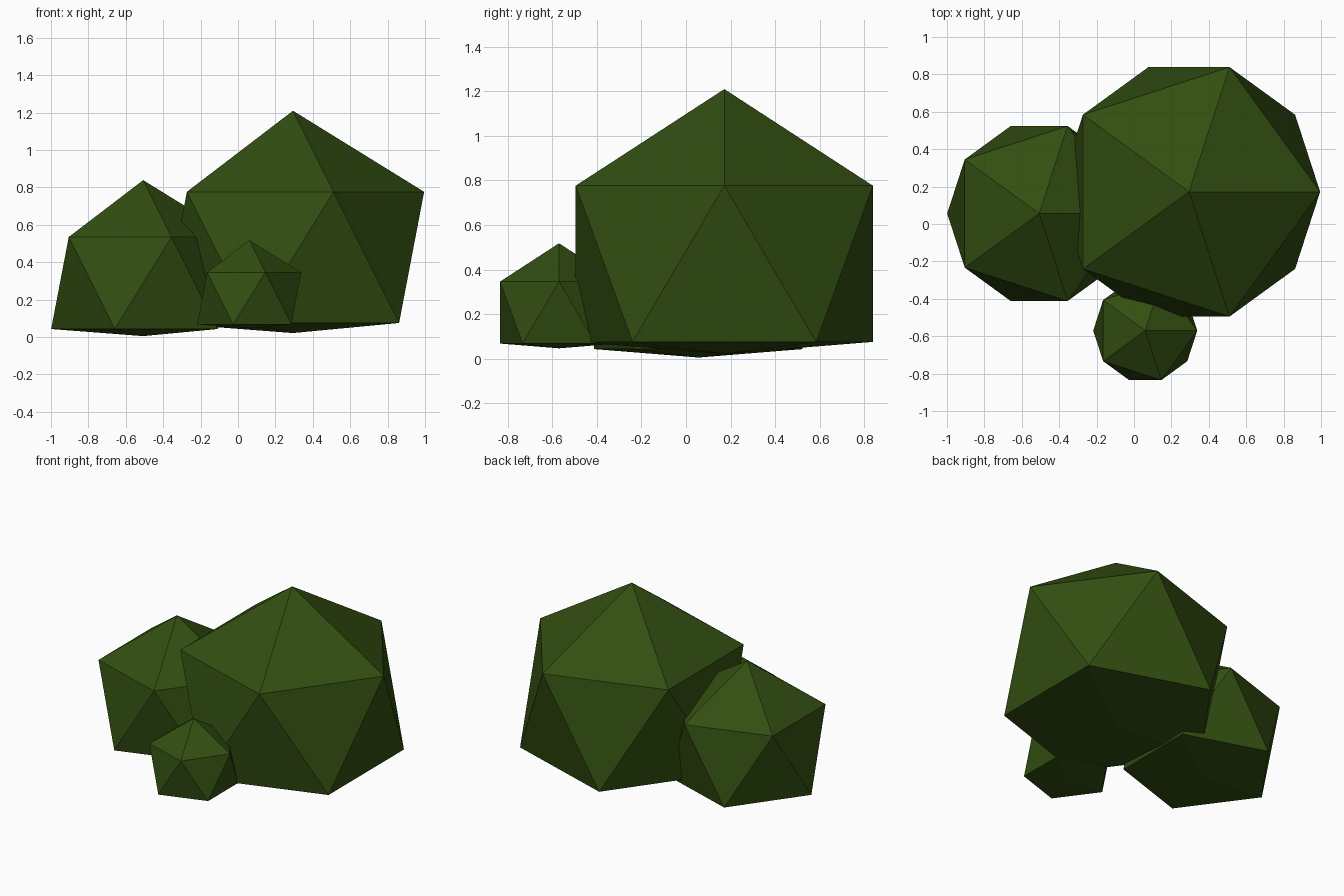
import bpy
from mathutils import Vector

cube = bpy.data.objects.get("Cube")
if cube:
    bpy.data.objects.remove(cube, do_unlink=True)

# Leaf colour shared by every clump
leaf = bpy.data.materials.new("dark_leaf_green")
leaf.use_nodes = True
colour = (0.032, 0.077, 0.0055, 1)
leaf.diffuse_color = colour
bsdf = leaf.node_tree.nodes["Principled BSDF"]
bsdf.inputs["Base Color"].default_value = colour
bsdf.inputs["Roughness"].default_value = 0.9


def clump(name, centre, radius):
    """Flat-shaded icosahedron with its bottom point pushed up to sit low."""
    bpy.ops.mesh.primitive_ico_sphere_add(subdivisions=1, radius=radius, location=centre)
    obj = bpy.context.object
    obj.name = obj.data.name = name
    lowest = min(obj.data.vertices, key=lambda v: v.co.z)
    lowest.co = Vector((0, 0, -0.516 * radius))
    obj.data.materials.append(leaf)
    bpy.ops.object.shade_flat()
    return obj


# Three overlapping clumps of the bush
clump("large_bush_clump", (0.294, 0.172, 0.426), 0.784)
clump("medium_bush_clump", (-0.507, 0.056, 0.289), 0.55)
clump("small_bush_clump", (0.06, -0.57, 0.207), 0.311)
